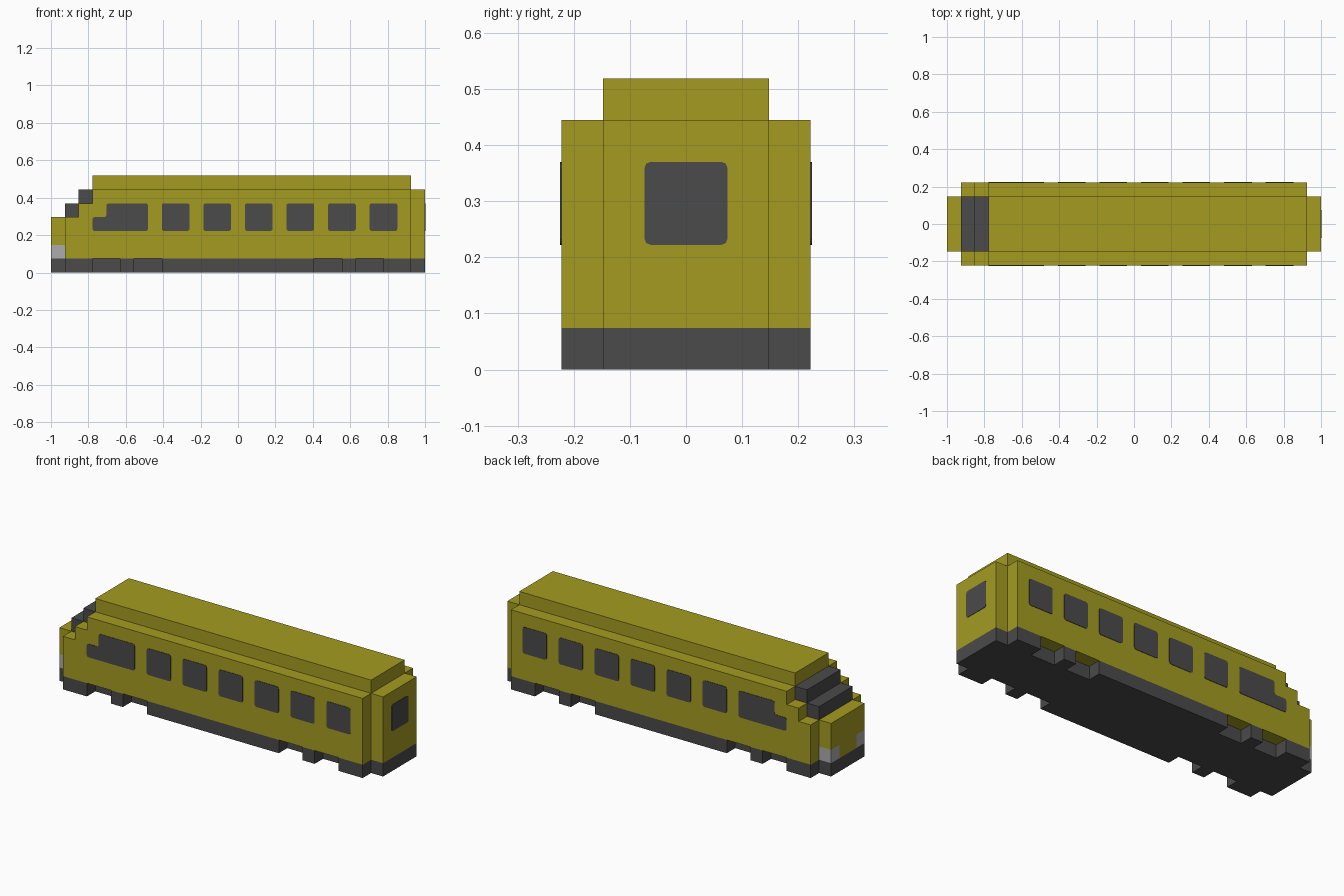
import bpy
import bmesh
from mathutils import Matrix

cube = bpy.data.objects.get("Cube")
if cube:
    bpy.data.objects.remove(cube, do_unlink=True)

U = 2 / 27  # block size: all coordinates below are in blocks


def material(name, r, g, b):
    m = bpy.data.materials.new(name)
    m.use_nodes = True
    m.diffuse_color = (r, g, b, 1)
    m.node_tree.nodes["Principled BSDF"].inputs["Base Color"].default_value = (r, g, b, 1)
    return m


YELLOW = material("olive yellow", 0.367, 0.33, 0.0152)
DARK = material("dark grey", 0.069, 0.069, 0.069)
LIGHT = material("light grey", 0.413, 0.413, 0.413)


def prism(name, profile, y0, y1, mat, mirror=False, corner=0, turn=False):
    """Extrude an (x, z) profile from y0 to y1, optionally with cut corners."""
    bm = bmesh.new()
    face = bm.faces.new([bm.verts.new((x, y0, z)) for x, z in profile])
    if corner:
        bmesh.ops.bevel(bm, geom=list(bm.verts), offset=corner, segments=2,
                        profile=0.5, affect='VERTICES')
    faces = list(bm.faces)
    ext = bmesh.ops.extrude_face_region(bm, geom=faces)
    moved = [g for g in ext["geom"] if isinstance(g, bmesh.types.BMVert)]
    bmesh.ops.translate(bm, verts=moved, vec=(0, y1 - y0, 0))
    bmesh.ops.recalc_face_normals(bm, faces=bm.faces)
    if turn:  # swing the plate from the side to the end wall
        bm.transform(Matrix.Rotation(-1.5707963, 4, 'Z'))
    bm.transform(Matrix.Scale(U, 4))
    mesh = bpy.data.meshes.new(name)
    bm.to_mesh(mesh)
    bm.free()
    mesh.materials.append(mat)
    obj = bpy.data.objects.new(name, mesh)
    bpy.context.collection.objects.link(obj)
    if mirror:
        mod = obj.modifiers.new("Mirror", 'MIRROR')
        mod.use_axis = (False, True, False)
    return obj


def rect(x0, x1, z0, z1):
    return [(x0, z0), (x1, z0), (x1, z1), (x0, z1)]


def stepped(x_end):
    return [(-12.5, 1), (x_end, 1), (x_end, 6), (-10.5, 6), (-10.5, 5),
            (-11.5, 5), (-11.5, 4), (-12.5, 4)]


# Body: core, outer walls and raised roof
prism("body_core", stepped(13.5), -2, 2, YELLOW)
prism("side_wall", stepped(12.5), 2, 3, YELLOW, mirror=True)
prism("roof", rect(-10.5, 12.5, 6, 7), -2, 2, YELLOW)

# Cab end: nose, headlights and stepped windscreen
prism("nose_upper", rect(-13.5, -12.5, 2, 4), -2, 2, YELLOW)
prism("nose_lower", rect(-13.5, -12.5, 1, 2), -1, 1, YELLOW)
prism("headlight", rect(-13.5, -12.5, 1, 2), 1, 2, LIGHT, mirror=True)
prism("windscreen_lower", rect(-12.5, -11.5, 4, 5), -2, 2, DARK)
prism("windscreen_upper", rect(-11.5, -10.5, 5, 6), -2, 2, DARK)

# Underframe with skirts that leave gaps between them
prism("underframe", rect(-13.5, 13.5, 0, 1), -2, 2, DARK)
for x0, x1 in [(-12.5, -10.5), (-8.5, -7.5), (-5.5, 5.5), (7.5, 8.5), (10.5, 12.5)]:
    prism("skirt", rect(x0, x1, 0, 1), 2, 3, DARK, mirror=True)

# Windows as thin plates
for i in range(6):
    x = -4.5 + 3 * i
    prism("side_window", rect(x - 1, x + 1, 3, 5), 2.98, 3.03, DARK, mirror=True, corner=0.15)
cab = [(-10.5, 3), (-6.5, 3), (-6.5, 5), (-9.5, 5), (-9.5, 4), (-10.5, 4)]
prism("cab_window", cab, 2.98, 3.03, DARK, mirror=True, corner=0.15)
prism("end_window", rect(-1, 1, 3, 5), 13.48, 13.53, DARK, corner=0.15, turn=True)
